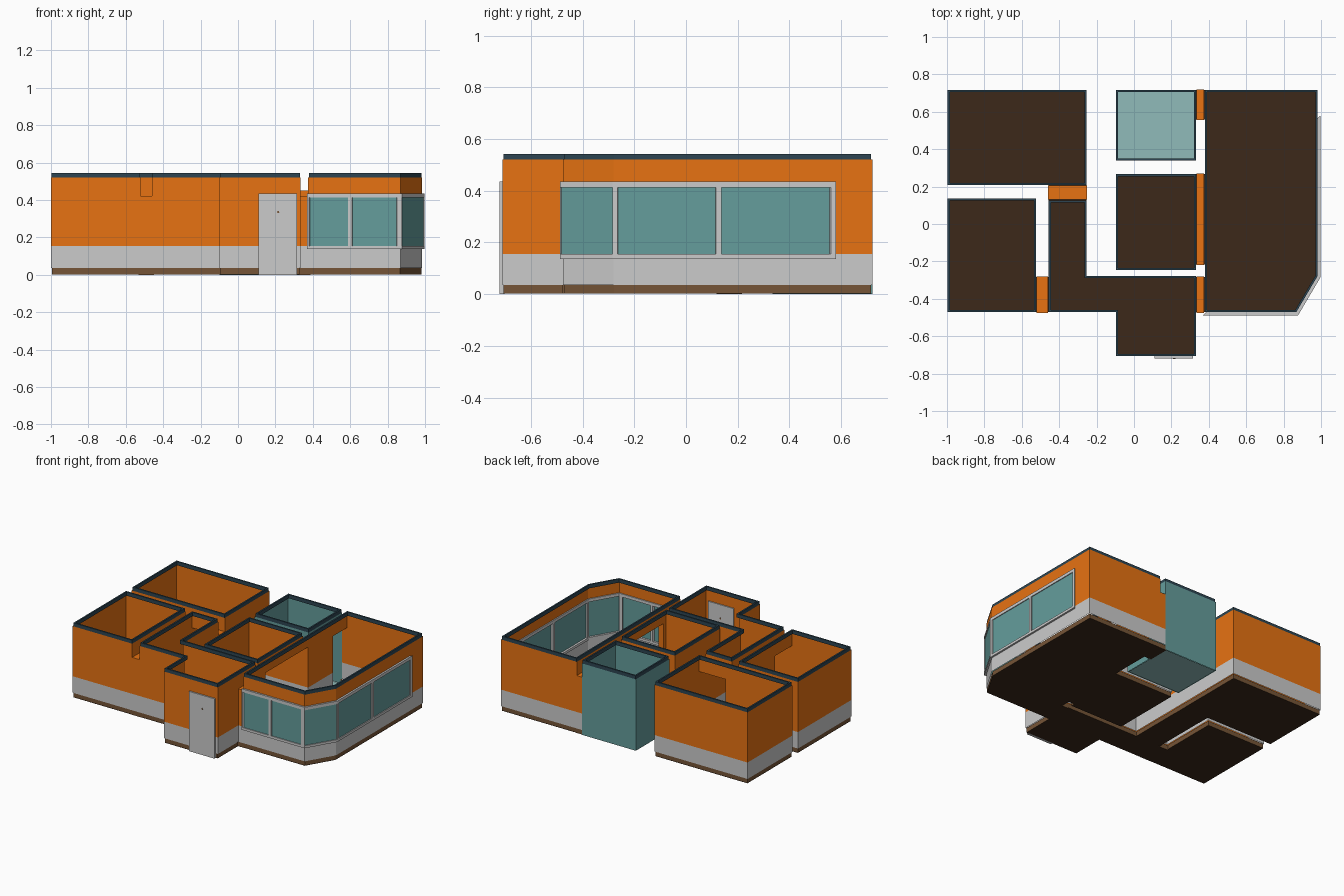
import bpy, bmesh
from mathutils import Vector as V

if "Cube" in bpy.data.objects:
    bpy.data.objects.remove(bpy.data.objects["Cube"])

def mat(name, c):
    m = bpy.data.materials.new(name)
    m.diffuse_color = (*c, 1)
    m.use_nodes = True
    m.node_tree.nodes["Principled BSDF"].inputs["Base Color"].default_value = m.diffuse_color
    return m

ORANGE = mat("orange_paint", (0.80, 0.17, 0.006))
WHITE = mat("dado_white", (0.8, 0.8, 0.8))
TEAL = mat("teal", (0.13, 0.34, 0.335))
BATH = mat("bath_tile", (0.28, 0.50, 0.49))
BROWN = mat("skirting_brown", (0.18, 0.09, 0.038))
FLOOR = mat("dark_floor", (0.045, 0.022, 0.010))
TRIM = mat("top_trim_blue", (0.026, 0.06, 0.085))
SK, DADO, TOP, RIM = 0.035, 0.155, 0.52, 0.543

class Part:
    """Collects faces and becomes one object."""
    def __init__(self, name, *mats):
        self.name, self.mats, self.bm = name, mats, bmesh.new()
    def face(self, pts, m=0):
        self.bm.faces.new([self.bm.verts.new(p) for p in pts]).material_index = m
    def wall(self, a, b, z0, z1, m=0):
        self.face([(*a, z0), (*b, z0), (*b, z1), (*a, z1)], m)
    def prism(self, q, z0, z1):
        for i in range(4):
            self.wall(q[i], q[(i + 1) % 4], z0, z1)
        self.face([(*p, z1) for p in q])
        self.face([(*p, z0) for p in reversed(q)])
    def done(self):
        bmesh.ops.remove_doubles(self.bm, verts=self.bm.verts, dist=1e-5)
        me = bpy.data.meshes.new(self.name)
        self.bm.to_mesh(me)
        for m in self.mats:
            me.materials.append(m)
        bpy.context.collection.objects.link(bpy.data.objects.new(self.name, me))

def offset(poly, d):
    """Mitred inward offset of a counter-clockwise outline."""
    out = []
    for i, p in enumerate(poly):
        p = V(p)
        e1 = (p - V(poly[i - 1])).normalized()
        e2 = (V(poly[(i + 1) % len(poly)]) - p).normalized()
        n1, n2 = V((-e1.y, e1.x)), V((-e2.y, e2.x))
        out.append(p + (n1 + n2) * d / (1 + n1.dot(n2)))
    return out

def strip(part, poly, i, t0, t1, d0, d1, z0, z1):
    """Solid bar along edge i, between offsets d0 and d1."""
    j = (i + 1) % len(poly)
    o, n = offset(poly, d0), offset(poly, d1)
    part.prism([o[i].lerp(o[j], t0), o[i].lerp(o[j], t1),
                n[i].lerp(n[j], t1), n[i].lerp(n[j], t0)], z0, z1)

rect = lambda x0, x1, y0, y1: [(x0, y0), (x1, y0), (x1, y1), (x0, y1)]
ROOMS = {
    "back_bedroom": rect(-1, -0.25, 0.205, 0.72),
    "side_bedroom": rect(-1, -0.52, -0.475, 0.14),
    "hallway": [(-0.46, -0.475), (-0.1, -0.475), (-0.1, -0.71), (0.335, -0.71),
                (0.335, -0.275), (-0.25, -0.275), (-0.25, 0.13), (-0.46, 0.13)],
    "kitchen": rect(-0.1, 0.335, -0.25, 0.27),
    "bathroom": rect(-0.1, 0.335, 0.335, 0.72),
    "living_room": [(0.375, -0.475), (0.87, -0.475), (0.985, -0.28),
                    (0.985, 0.72), (0.375, 0.72)],
}
# Doorways between rooms: x0, x1, y0, y1, height, tunnel axis
PASSAGES = {
    "side_bedroom_doorway": (-0.52, -0.46, -0.475, -0.28, 0.42, 0),
    "back_bedroom_doorway": (-0.46, -0.25, 0.13, 0.205, 0.42, 1),
    "living_room_doorway": (0.335, 0.375, -0.475, -0.28, 0.42, 0),
    "kitchen_opening": (0.335, 0.375, -0.22, 0.27, 0.45, 0),
    "bathroom_doorway": (0.335, 0.375, 0.555, 0.72, 0.42, 0),
}
HOLES = [p[:5] for p in PASSAGES.values()] + [(0.11, 0.315, -0.712, -0.708, 0.435)]
WZ0, WZ1 = 0.137, 0.435
# Bay window per wall: start, end, and the (start, end) of each upright
WINDOWS = {0: (0.012, 1, [(0.012, 0.034), (0.44, 0.48), (0.945, 1)]), 1: (0, 1, []),
           2: (0, 0.85, [(0, 0.018), (0.393, 0.414), (0.83, 0.85)])}

def openings(name, i, a, b):
    """Openings on one wall as (t0, t1, z0, z1)."""
    res = []
    if name == "living_room" and i in WINDOWS:
        res.append((*WINDOWS[i][:2], WZ0, WZ1))
    for k in (0, 1):
        if abs(a[1 - k] - b[1 - k]) > 1e-4:
            continue
        for h in HOLES:
            along, across = (h[2 * k], h[2 * k + 1]), h[2 - 2 * k:4 - 2 * k]
            if across[0] - 1e-3 <= a[1 - k] <= across[1] + 1e-3:
                t = sorted(min(1, max(0, (s - a[k]) / (b[k] - a[k]))) for s in along)
                if (t[1] - t[0]) * abs(b[k] - a[k]) > 0.01:
                    res.append((*t, 0, h[4]))
    return res

# Rooms: floor, banded walls, skirting and top trim
for name, poly in ROOMS.items():
    bath = name == "bathroom"
    floor = Part(name + "_floor", BATH if bath else FLOOR)
    floor.face([(*p, 0.001) for p in offset(poly, 0.004)])
    floor.done()
    walls = Part(name + "_walls", *((TEAL, TEAL) if bath else (ORANGE, WHITE)))
    skirt, trim = Part(name + "_skirting", BROWN), Part(name + "_top_trim", TRIM)
    for i, a in enumerate(poly):
        b = poly[(i + 1) % len(poly)]
        ops = openings(name, i, a, b)
        ts = sorted({0, 1, *[t for o in ops for t in o[:2]]})
        zs = sorted({0 if bath else SK, DADO, TOP,
                     *[z for o in ops for z in o[2:] if z > SK]})
        for t0, t1 in zip(ts, ts[1:]):
            inside = lambda z: any(o[0] < (t0 + t1) / 2 < o[1] and o[2] < z < o[3] for o in ops)
            for z0, z1 in zip(zs, zs[1:]):
                if not inside((z0 + z1) / 2):
                    walls.wall(V(a).lerp(V(b), t0), V(a).lerp(V(b), t1), z0, z1, int(z1 <= DADO))
            if not bath and not inside(SK / 2):
                strip(skirt, poly, i, t0, t1, 0.005, 0.012, 0.002, SK)
        strip(trim, poly, i, 0, 1, 0.004, 0.015, TOP - 0.004, RIM)
    walls.done(); trim.done()
    if bath: skirt.bm.free()
    else: skirt.done()

# Doorway tunnels: floor, ceiling and two jambs with skirting
for name, (x0, x1, y0, y1, h, axis) in PASSAGES.items():
    p = Part(name, ORANGE, WHITE, BROWN, FLOOR)
    q = rect(x0, x1, y0, y1)
    e, f = (0.012, -0.004) if axis == 0 else (-0.004, 0.012)
    low = rect(x0 - e, x1 + e, y0 - f, y1 + f)
    p.face([(*c, h) for c in q])
    p.face([(*c, 0.0) for c in low], 3)
    for i in ((0, 2) if axis == 0 else (1, 3)):
        j = (i + 1) % 4
        p.wall(low[i], low[j], 0, SK, 2)
        p.wall(q[i], q[j], SK, DADO, 1)
        p.wall(q[i], q[j], DADO, h, 0)
    p.done()

# Bay window: frame bars and panes
poly = ROOMS["living_room"]
frame, glass = Part("window_frame", WHITE), Part("window_glass", TEAL)
pane = offset(poly, -0.007)
for i, (s0, s1, posts) in WINDOWS.items():
    for z0, z1 in ((WZ0, WZ0 + 0.018), (WZ1 - 0.022, WZ1)):
        strip(frame, poly, i, s0, s1, -0.013, 0.008, z0, z1)
    for t0, t1 in posts:
        strip(frame, poly, i, t0, t1, -0.013, 0.008, WZ0 + 0.018, WZ1 - 0.022)
    glass.wall(pane[i].lerp(pane[i + 1], s0), pane[i].lerp(pane[i + 1], s1), WZ0, WZ1)
frame.done(); glass.done()

# Entrance door with a spy hole
door = Part("front_door", WHITE)
door.prism(rect(0.11, 0.315, -0.72, -0.702), 0, 0.435)
door.done()
bpy.ops.mesh.primitive_cylinder_add(vertices=12, radius=0.006, depth=0.02,
                                    location=(0.215, -0.711, 0.335), rotation=(1.5708, 0, 0))
bpy.context.object.name = "spy_hole"
bpy.context.object.data.materials.append(BROWN)
